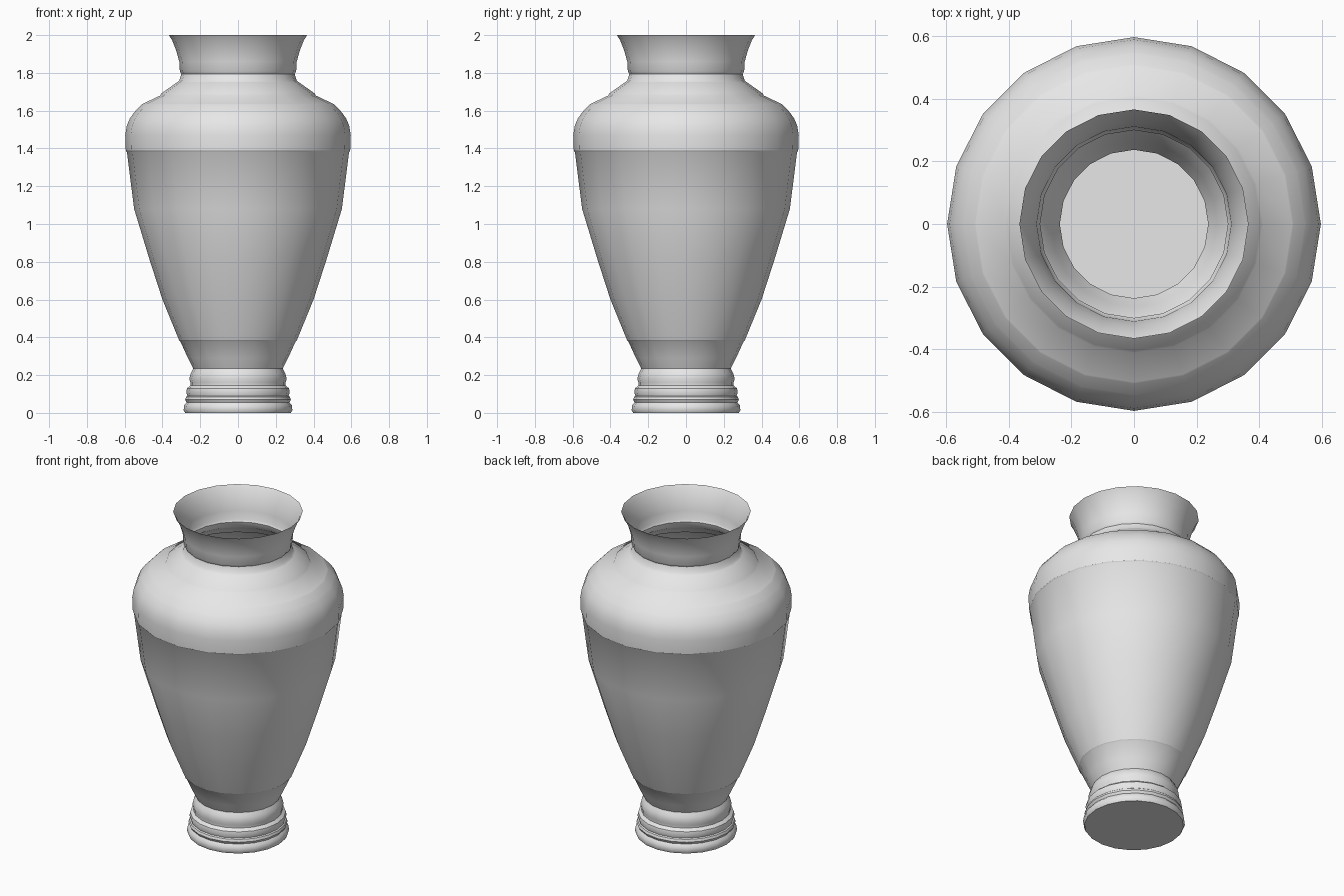
import bpy, bmesh, math

if "Cube" in bpy.data.objects:
    bpy.data.objects.remove(bpy.data.objects["Cube"])

SIDES = 20

clay = bpy.data.materials.new("pale_grey_clay")
clay.diffuse_color = (0.8, 0.8, 0.8, 1)
clay.use_nodes = True
clay.node_tree.nodes["Principled BSDF"].inputs["Base Color"].default_value = clay.diffuse_color


def lathe(name, profile, cap_bottom=False):
    """Spin (radius, height) points, listed bottom to top, round the z axis."""
    bm = bmesh.new()
    rings = []
    for r, z in profile:
        rings.append([bm.verts.new((r * math.cos(2 * math.pi * i / SIDES),
                                    r * math.sin(2 * math.pi * i / SIDES), z))
                      for i in range(SIDES)])
    for low, high in zip(rings, rings[1:]):
        for i in range(SIDES):
            j = (i + 1) % SIDES
            bm.faces.new((low[i], low[j], high[j], high[i]))
    if cap_bottom:
        bm.faces.new(rings[0][::-1])
    mesh = bpy.data.meshes.new(name)
    bm.to_mesh(mesh)
    bm.free()
    mesh.materials.append(clay)
    ob = bpy.data.objects.new(name, mesh)
    bpy.context.collection.objects.link(ob)
    bpy.ops.object.select_all(action='DESELECT')
    ob.select_set(True)
    bpy.context.view_layer.objects.active = ob
    bpy.ops.object.shade_smooth_by_angle(angle=math.radians(35))
    return ob


# Stepped foot with three rounded rings and a closed base
lathe("foot", [(0.28, 0), (0.288, 0.015), (0.285, 0.04), (0.272, 0.055),
               (0.28, 0.07), (0.275, 0.085), (0.268, 0.09), (0.274, 0.11),
               (0.27, 0.13), (0.252, 0.145), (0.252, 0.16), (0.258, 0.18),
               (0.25, 0.21), (0.24, 0.228)], cap_bottom=True)

# Flared stem joining the foot to the body
lathe("stem", [(0.24, 0.228), (0.237, 0.235), (0.265, 0.29), (0.305, 0.378),
               (0.312, 0.385)])

# Tapered body
lathe("body", [(0.312, 0.385), (0.40, 0.60), (0.468, 0.81), (0.55, 1.08),
               (0.588, 1.38), (0.594, 1.388)])

# Rounded shoulder and stepped collar
lathe("shoulder", [(0.594, 1.388), (0.597, 1.47), (0.589, 1.52),
                   (0.572, 1.56), (0.55, 1.59), (0.546, 1.595),
                   (0.51, 1.632), (0.505, 1.636), (0.412, 1.68),
                   (0.405, 1.692), (0.32, 1.752)])

# Neck opening out to a thin rim
lathe("neck", [(0.32, 1.752), (0.31, 1.762), (0.30, 1.795), (0.308, 1.808),
               (0.311, 1.86), (0.328, 1.92), (0.35, 1.975), (0.366, 2.0)])
